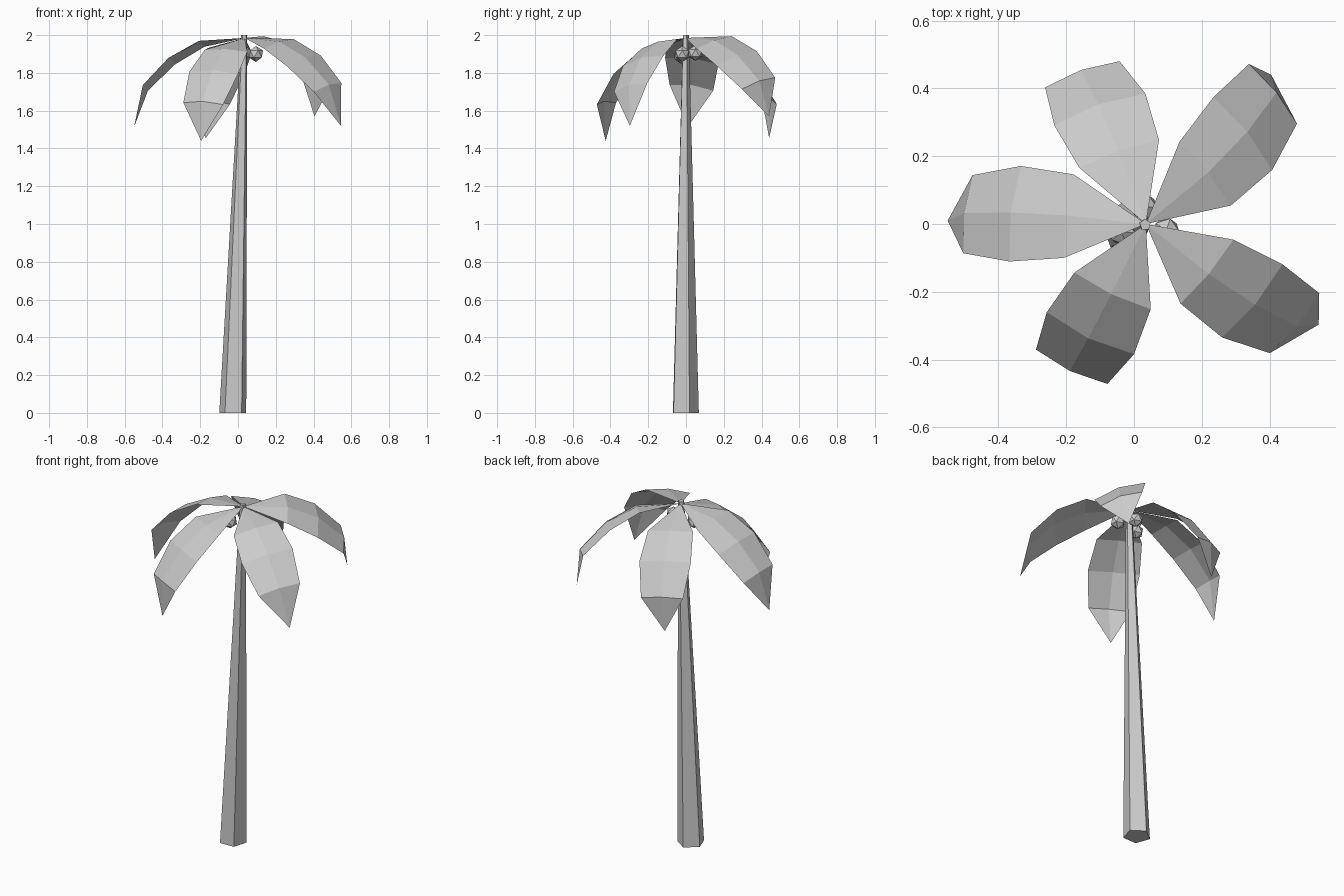
import bpy, bmesh
from math import cos, sin, radians
from mathutils import Vector

old_cube = bpy.data.objects.get("Cube")
if old_cube:
    bpy.data.objects.remove(old_cube, do_unlink=True)

# Single flat colour shared by every part
grey = bpy.data.materials.new("light_grey")
grey.use_nodes = True
colour = (0.6, 0.6, 0.6, 1)
grey.diffuse_color = colour
grey.node_tree.nodes["Principled BSDF"].inputs["Base Color"].default_value = colour


def add_object(name, bm):
    """Turn a bmesh into a flat-shaded object with the shared material."""
    mesh = bpy.data.meshes.new(name)
    bm.to_mesh(mesh)
    bm.free()
    mesh.materials.append(grey)
    obj = bpy.data.objects.new(name, mesh)
    bpy.context.collection.objects.link(obj)
    return obj


# Leaning, tapered five-sided trunk
def ring(bm, centre, radius, sides=5, turn=20):
    angles = [radians(turn + 360 * i / sides) for i in range(sides)]
    return [bm.verts.new(Vector(centre) + radius * Vector((cos(a), sin(a), 0)))
            for a in angles]


def build_trunk():
    bm = bmesh.new()
    bottom = ring(bm, (-0.027, -0.007, 0), 0.075)
    top = ring(bm, (0.033, -0.002, 2), 0.017)
    count = len(bottom)
    for i in range(count):
        j = (i + 1) % count
        bm.faces.new((bottom[i], bottom[j], top[j], top[i]))
    bm.faces.new(reversed(bottom))
    bm.faces.new(top)
    add_object("trunk", bm)


# Arched leaf: rows of (distance along, height above chord, half width, fold)
LEAF_ROWS = [
    (0.197, 0.120, 0.125, 0.014),
    (0.378, 0.148, 0.143, 0.022),
    (0.575, 0.125, 0.117, 0.018),
]
CROWN = Vector((0.035, 0, 1.985))


def build_leaf(name, tip, left):
    """Lay a leaf along the chord from the crown to its tip, banked to its left."""
    chord = Vector(tip) - CROWN
    forward = chord.normalized()
    side = Vector(left)
    side = (side - forward * side.dot(forward)).normalized()
    up = forward.cross(side)

    bm = bmesh.new()
    base_vert = bm.verts.new(CROWN)
    tip_vert = bm.verts.new(Vector(tip))
    rows = []
    for along, height, half, fold in LEAF_ROWS:
        centre = CROWN + forward * along + up * height
        rows.append([bm.verts.new(centre - side * half),
                     bm.verts.new(centre + up * fold),
                     bm.verts.new(centre + side * half)])
    for k in range(2):
        bm.faces.new((base_vert, rows[0][k], rows[0][k + 1]))
        for near, far in zip(rows, rows[1:]):
            bm.faces.new((near[k], far[k], far[k + 1], near[k + 1]))
        bm.faces.new((rows[-1][k], tip_vert, rows[-1][k + 1]))
    add_object(name, bm)


# Cluster of faceted nuts under the crown
def build_nut(name, centre, radius=0.042):
    bm = bmesh.new()
    bmesh.ops.create_icosphere(bm, subdivisions=1, radius=radius)
    add_object(name, bm).location = centre


build_trunk()

# Each leaf: tip position and the direction of its left edge
leaves = {
    "right_leaf": ((-0.55, 0.01, 1.515), (-0.045, -0.275, 0.025)),
    "back_right_leaf": ((-0.17, 0.44, 1.455), (-0.298, -0.078, 0)),
    "back_left_leaf": ((0.405, 0.44, 1.57), (-0.173, 0.229, 0.07)),
    "front_left_leaf": ((0.545, -0.297, 1.52), (0.182, 0.215, 0.055)),
    "front_right_leaf": ((-0.195, -0.425, 1.44), (0.298, -0.13, 0)),
}
for leaf_name, (leaf_tip, leaf_left) in leaves.items():
    build_leaf(leaf_name, leaf_tip, leaf_left)

nuts = {
    "left_nut": (0.095, -0.02, 1.9),
    "back_nut": (0.03, 0.05, 1.905),
    "right_nut": (-0.035, -0.025, 1.89),
}
for nut_name, nut_centre in nuts.items():
    build_nut(nut_name, nut_centre)
